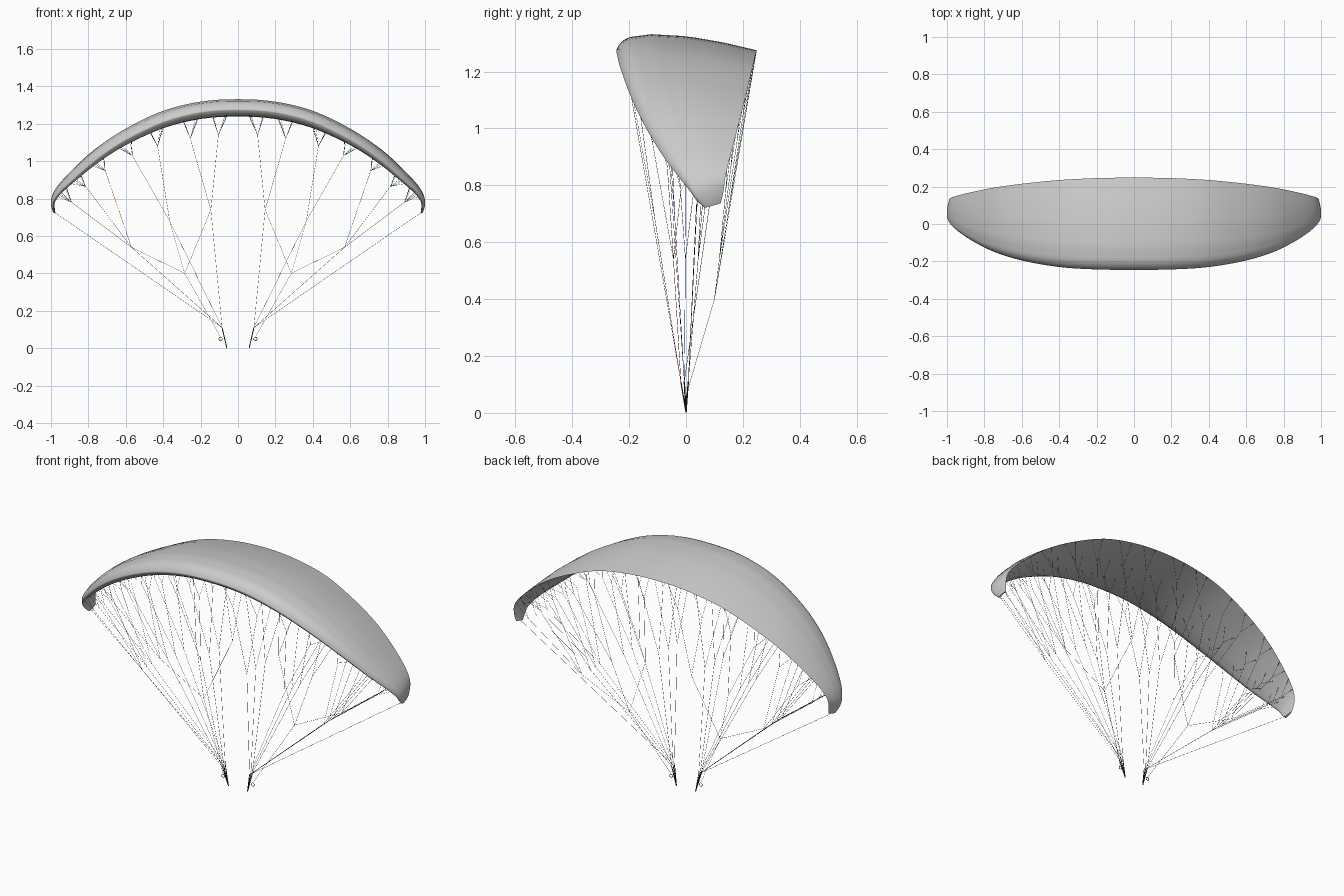
import bpy
import bmesh
from mathutils import Vector

cube = bpy.data.objects.get("Cube")
if cube:
    bpy.data.objects.remove(cube, do_unlink=True)

# Half-span ribs: x, chord height, nose y, tail y, tail lift
RIBS = [
    (0, 1.275, -.245, .248, 0),
    (.2, 1.262, -.243, .245, 0),
    (.4, 1.21, -.23, .235, .01),
    (.6, 1.115, -.195, .215, .02),
    (.75, 1.015, -.148, .194, .035),
    (.87, .912, -.087, .17, .045),
    (.95, .835, -.03, .15, .045),
    (.984, .785, .01, .138, .04),
    (.987, .75, .035, .131, .025),
    (.981, .722, .065, .122, .015),
]
# Aerofoil outlines from nose to tail, in chord lengths
UPPER = [(0, 0), (.02, .045), (.08, .092), (.25, .114), (.5, .1), (.75, .058), (1, 0)]
LOWER = [(0, 0), (.02, -.035), (.08, -.066), (.25, -.074), (.5, -.062), (.75, -.035), (1, 0)]


def rib_values(i):
    if i < 0:
        r = RIBS[-i]
        return Vector((-r[0],) + r[1:])
    return Vector(RIBS[min(i, len(RIBS) - 1)])


def rib(t):
    """Catmull-Rom blend of the ribs at span parameter t."""
    i = min(int(t), len(RIBS) - 2)
    f = t - i
    a, b, c, d = (rib_values(i + k) for k in (-1, 0, 1, 2))
    return b + (c - a) * (f / 2) + (a * 2 - b * 5 + c * 4 - d) * (f * f / 2) \
        + (b * 3 - a - c * 3 + d) * (f ** 3 / 2)


def outline_height(outline, u):
    for (u0, h0), (u1, h1) in zip(outline, outline[1:]):
        if u <= u1:
            return h0 + (h1 - h0) * (u - u0) / (u1 - u0)
    return 0


def surface(t, u, h):
    """Point on rib t at chord fraction u, h chords off the chord line."""
    x, z, nose, tail, lift = rib(t)
    e = .05
    last = len(RIBS) - 1
    a, b = rib(max(t - e, 0)), rib(min(t + e, last))
    along = Vector((b[0] - a[0], 0, b[1] - a[1])).normalized()
    if t == 0:
        along = Vector((1, 0, 0))
    normal = Vector((-along.z, 0, along.x))
    chord = tail - nose
    return Vector((x, nose + u * chord, z + lift * u)) + normal * (h * chord)


def material(name, color):
    m = bpy.data.materials.new(name)
    m.use_nodes = True
    m.diffuse_color = (*color, 1)
    m.node_tree.nodes["Principled BSDF"].inputs["Base Color"].default_value = (*color, 1)
    return m


def cords(name, paths, radius, mat):
    data = bpy.data.curves.new(name, "CURVE")
    data.dimensions = "3D"
    data.bevel_depth = radius
    data.bevel_resolution = 0
    data.use_fill_caps = True
    data.materials.append(mat)
    for path in paths:
        spline = data.splines.new("POLY")
        spline.points.add(len(path) - 1)
        for point, co in zip(spline.points, path):
            point.co = (*co, 1)
    obj = bpy.data.objects.new(name, data)
    bpy.context.collection.objects.link(obj)


# Canopy: half wing lofted through the ribs, then mirrored
def build_canopy():
    steps = [(k / 16) ** 2 for k in range(17)]
    ring = [(u, outline_height(UPPER, u)) for u in reversed(steps)]
    ring += [(u, outline_height(LOWER, u)) for u in steps[1:-1]]
    bm = bmesh.new()
    per_rib = 4
    loops = []
    for k in range((len(RIBS) - 1) * per_rib + 1):
        loop = [bm.verts.new(surface(k / per_rib, u, h)) for u, h in ring]
        loops.append(loop)
    n = len(ring)
    for a, b in zip(loops, loops[1:]):
        for j in range(n):
            bm.faces.new((a[j], a[(j + 1) % n], b[(j + 1) % n], b[j]))
    bm.faces.new(loops[-1])
    bmesh.ops.recalc_face_normals(bm, faces=bm.faces)
    # The open centre rib leaves the loft orientation ambiguous: point the top up
    bm.normal_update()
    top = max(bm.faces, key=lambda f: f.calc_center_median().z)
    if top.normal.z < 0:
        bmesh.ops.reverse_faces(bm, faces=bm.faces)
    mesh = bpy.data.meshes.new("canopy")
    bm.to_mesh(mesh)
    bm.free()
    obj = bpy.data.objects.new("canopy", mesh)
    bpy.context.collection.objects.link(obj)
    mirror = obj.modifiers.new("mirror", "MIRROR")
    mirror.use_clip = True
    bpy.ops.object.select_all(action="DESELECT")
    bpy.context.view_layer.objects.active = obj
    obj.select_set(True)
    bpy.ops.object.shade_smooth_by_angle(angle=1.0)


build_canopy()

black = material("black_webbing", (.02, .02, .02))
green = material("green_cord", (.03, .2, .05))
red = material("red_cord", (.3, .03, .03))
blue = material("blue_cord", (.03, .05, .3))

# Cascade: lower junction (x, z) -> upper junctions (x, z) with two attachment ribs
GROUPS = [
    ((.145, .74), [((.105, 1.14), (.3, .7)), ((.255, 1.12), (1.1, 1.5))]),
    ((.365, .68), [((.43, 1.08), (2.05, 2.4)), ((.565, 1.03), (2.9, 3.3))]),
    ((.57, .54), [((.71, .95), (3.85, 4.3)), ((.815, .865), (4.85, 5.3)),
                  ((.89, .78), (5.7, 6.4))]),
]
# Row name, chord fraction, riser top y, main cord material
ROWS = [("front", .06, -.018, red), ("middle", .33, -.006, blue),
        ("rear", .62, .008, black), ("brake", 1, 0, green)]
CORD = .0007

for side, sx in (("left", 1), ("right", -1)):
    def flip(path):
        return [(p[0] * sx, p[1], p[2]) for p in path]

    for row, u, riser_y, mat in ROWS:
        brake = row == "brake"
        start = Vector((.285, .1, .4)) if brake else Vector((.085, riser_y, .11))
        mains, upper = [], []
        if brake:
            mains.append(flip([(.093, 0, .06), start]))
        for (lx, lz), branches in GROUPS:
            # Each junction sits on the way from the riser to its attachments
            fans = []
            for (ux, uz), ribs in branches:
                ends = [surface(t, u, outline_height(LOWER, u)) for t in ribs]
                mid = (ends[0] + ends[1]) / 2
                f = (uz - start.z) / (mid.z - start.z)
                fans.append((Vector((ux, start.y + (mid.y - start.y) * f, uz)), ends))
            knot_y = sum(start.y + (k.y - start.y) * (lz - start.z) / (k.z - start.z)
                         for k, _ in fans) / len(fans)
            low = Vector((lx, knot_y, lz))
            mains.append(flip([start, low]))
            for knot, ends in fans:
                mains.append(flip([low, knot]))
                upper += [flip([knot, end]) for end in ends]
        cords(f"{side}_{row}_main_lines", mains, CORD, mat)
        cords(f"{side}_{row}_upper_lines", upper, CORD, green)

    # Wing tip line
    tip = surface(len(RIBS) - 1, .3, 0)
    cords(f"{side}_tip_line", [flip([(.085, -.006, .11), tip])], CORD, black)

    # Riser straps fan up from one point
    straps = [flip([(.06, 0, .002), (.085, y, .11)]) for _, _, y, _ in ROWS[:3]]
    cords(f"{side}_riser", straps, .0025, black)

    # Brake handle ring
    bpy.ops.mesh.primitive_torus_add(
        major_radius=.009, minor_radius=.0015, major_segments=16, minor_segments=6,
        location=(.093 * sx, 0, .05), rotation=(1.5708, 0, 0))
    handle = bpy.context.object
    handle.name = f"{side}_brake_handle"
    handle.data.materials.append(black)
